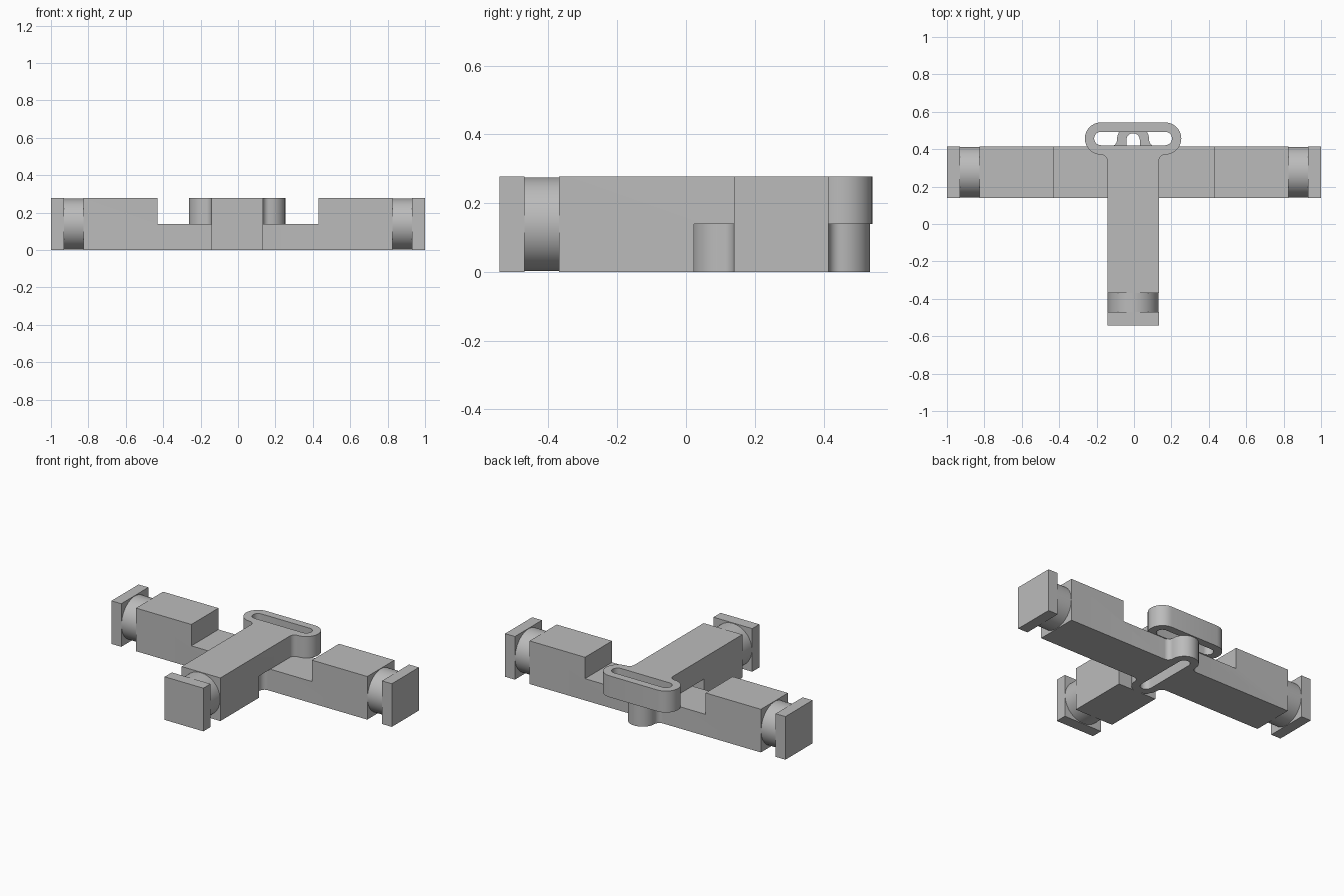
import bpy, bmesh
from math import pi, sin, cos, radians
from mathutils import Vector

cube = bpy.data.objects.get("Cube")
if cube:
    bpy.data.objects.remove(cube, do_unlink=True)

grey = bpy.data.materials.new("plain grey")
grey.use_nodes = True
grey.diffuse_color = (0.5, 0.5, 0.5, 1)
grey.node_tree.nodes["Principled BSDF"].inputs["Base Color"].default_value = (0.5, 0.5, 0.5, 1)

W = 0.138      # half width of both bars
MID, TOP = 0.14, 0.278
CX, CY = -0.005, 0.277   # where the bars cross
HALF, R, SLOT_R, SLOT_HALF = 0.258, 0.086, 0.036, 0.208


def from_bmesh(name, bm):
    bmesh.ops.recalc_face_normals(bm, faces=bm.faces)
    me = bpy.data.meshes.new(name)
    bm.to_mesh(me)
    bm.free()
    ob = bpy.data.objects.new(name, me)
    bpy.context.collection.objects.link(ob)
    return ob


def box(name, x0, x1, y0, y1, z0, z1):
    bm = bmesh.new()
    bmesh.ops.create_cube(bm, size=1)
    for v in bm.verts:
        v.co = Vector(((x0, x1)[v.co.x > 0], (y0, y1)[v.co.y > 0], (z0, z1)[v.co.z > 0]))
    return from_bmesh(name, bm)


def neck(name, centre, length, axis):
    bm = bmesh.new()
    bmesh.ops.create_cone(bm, cap_ends=True, segments=64, radius1=W - 0.002,
                          radius2=W - 0.002, depth=length)
    ob = from_bmesh(name, bm)
    ob.rotation_euler = (0, pi / 2, 0) if axis == "x" else (pi / 2, 0, 0)
    ob.location = centre
    return ob


def arc(cx, cy, r, a0, a1, n=14):
    angles = [radians(a0 + (a1 - a0) * i / n) for i in range(n + 1)]
    return [(cx + r * cos(a), cy + r * sin(a)) for a in angles]


def prism(name, points, z0, z1):
    bm = bmesh.new()
    face = bm.faces.new([bm.verts.new((x, y, z0)) for x, y in points])
    out = bmesh.ops.extrude_face_region(bm, geom=[face])
    for v in out["geom"]:
        if isinstance(v, bmesh.types.BMVert):
            v.co.z = z1
    return from_bmesh(name, bm)


def combine(base, parts, operation):
    for part in parts:
        mod = base.modifiers.new("combine", "BOOLEAN")
        mod.operation, mod.solver, mod.object = operation, "EXACT", part
        bpy.context.view_layer.objects.active = base
        bpy.ops.object.modifier_apply(modifier=mod.name)
        bpy.data.objects.remove(part, do_unlink=True)


def finish(ob):
    bm = bmesh.new()
    bm.from_mesh(ob.data)
    bmesh.ops.remove_doubles(bm, verts=bm.verts, dist=0.0001)
    bmesh.ops.dissolve_limit(bm, angle_limit=0.005, verts=bm.verts, edges=bm.edges)
    bm.to_mesh(ob.data)
    bm.free()
    ob.data.materials.clear()
    ob.data.materials.append(grey)
    bpy.ops.object.select_all(action="DESELECT")
    ob.select_set(True)
    bpy.context.view_layer.objects.active = ob
    bpy.ops.object.shade_smooth_by_angle(angle=radians(30))


def slot(z0, z1, cx, cy, along_x):
    c = SLOT_HALF - SLOT_R
    pts = arc(c, 0, SLOT_R, -90, 90) + arc(-c, 0, SLOT_R, 90, 270)
    pts = [(cx + x, cy + y) if along_x else (cx + y, cy + x) for x, y in pts]
    return prism("slot cutter", pts, z0, z1)


# Long bar: half-height crossing with a rounded tab on each side
fil = HALF - R - W                      # fillet between tab and bar
quarter = [(0.43, W)] + arc(R + fil, W + fil, fil, 270, 180, 8) + arc(0, HALF - R, R, 0, 90)
back = quarter + [(-x, y) for x, y in reversed(quarter[:-1])]
outline = back + [(-x, -y) for x, y in back]
outline = [(x + (CX if abs(x) < 0.4 else 0), y + CY) for x, y in outline]
long_bar = prism("long_bar", outline, 0, MID)
parts = []
for s in (-1, 1):
    def span(name, a, b):
        return box(name, *sorted((s * a, s * b)), CY - W, CY + W, 0, TOP)
    parts += [span("end block", 0.43, 0.825),
              neck("end neck", (s * 0.8775, CY, TOP / 2), 0.107, "x"),
              span("end plate", 0.93, 1.0)]
combine(long_bar, parts, "UNION")
combine(long_bar, [slot(-0.1, 0.2, CX, CY, False)], "DIFFERENCE")
finish(long_bar)

# Short arm: raised half crossing over the bar, ending in a wide slotted head
HY = 0.543 - R
START = CY - HALF + 0.004
side = [(W, START)] + arc(W + fil, HY - R - fil, fil, 180, 90, 8) + arc(HALF - R, HY, R, -90, 90)
outline = [(x + CX, y) for x, y in side + [(-x, y) for x, y in reversed(side)]]
short_arm = prism("short_arm", outline, MID, TOP)
combine(short_arm, [
    box("arm block", CX - W, CX + W, -0.37, START, 0, TOP),
    neck("arm neck", (CX, -0.42, TOP / 2), 0.102, "y"),
    box("arm plate", CX - W, CX + W, -0.543, -0.47, 0, TOP)], "UNION")
combine(short_arm, [slot(0.1, 0.4, CX, HY, True)], "DIFFERENCE")
finish(short_arm)
